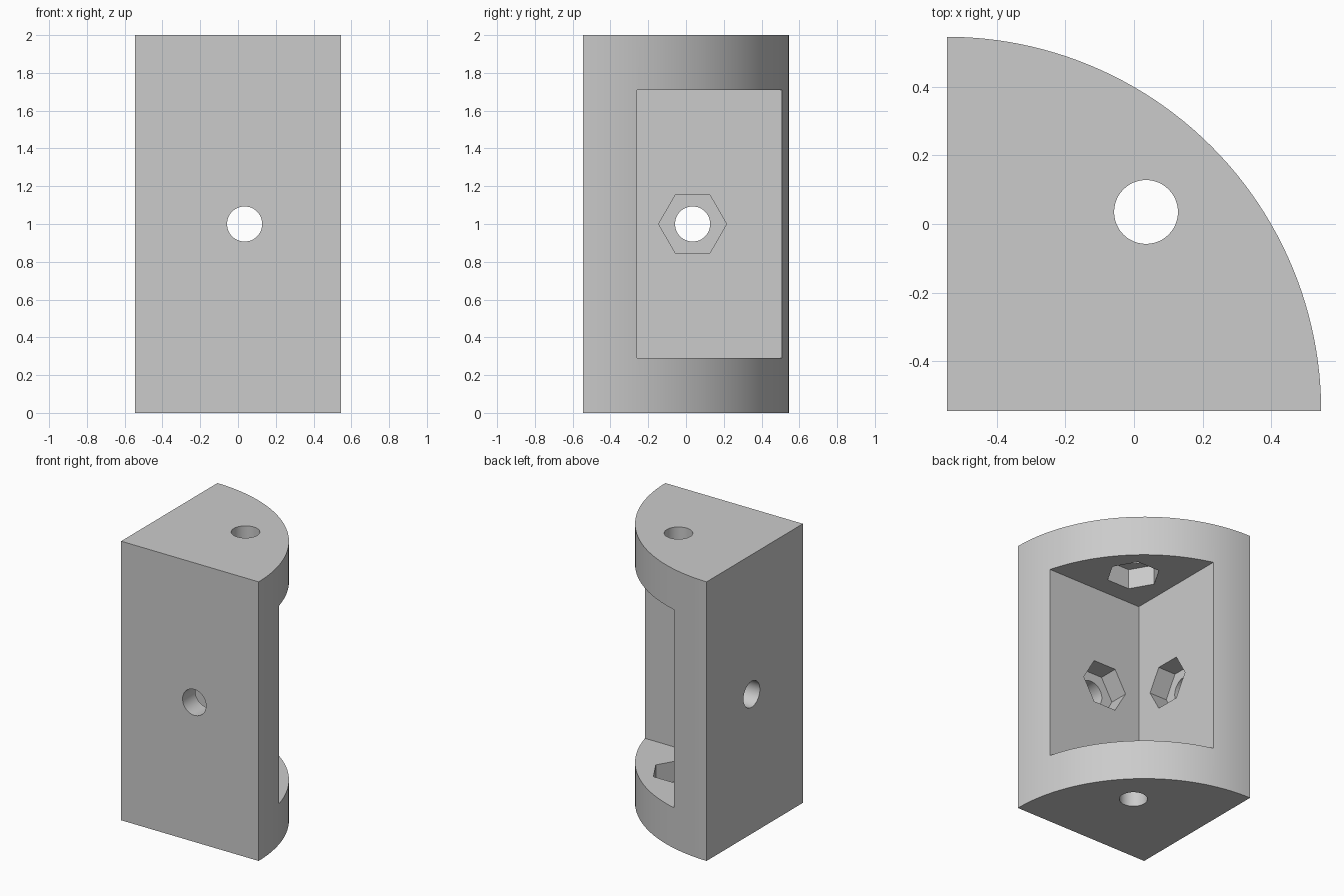
import bpy, bmesh
from math import sin, cos, pi
from mathutils import Vector

default = bpy.data.objects.get("Cube")
if default:
    bpy.data.objects.remove(default, do_unlink=True)

CORNER = -0.545      # square corner of the quarter round
RADIUS = 1.09
HEIGHT = 2.0
WALL = 0.285         # thickness of walls, floor and ceiling
INNER = CORNER + WALL
BORE = 0.035         # bolt hole centre in x and y
MID = HEIGHT / 2
NUT_DEPTH = 0.14

grey = bpy.data.materials.new("plain grey")
grey.use_nodes = True
colour = (0.6, 0.6, 0.6, 1)
grey.diffuse_color = colour
grey.node_tree.nodes["Principled BSDF"].inputs["Base Color"].default_value = colour


def prism(name, outline, axis, start, end):
    """Extrude a 2D outline along the x, y or z axis."""
    place = {"x": lambda u, v, w: (w, u, v),
             "y": lambda u, v, w: (u, w, v),
             "z": lambda u, v, w: (u, v, w)}[axis]
    bm = bmesh.new()
    face = bm.faces.new([bm.verts.new(place(u, v, start)) for u, v in outline])
    out = bmesh.ops.extrude_face_region(bm, geom=[face])
    moved = [g for g in out["geom"] if isinstance(g, bmesh.types.BMVert)]
    bmesh.ops.translate(bm, verts=moved, vec=Vector(place(0, 0, end - start)))
    bmesh.ops.recalc_face_normals(bm, faces=bm.faces)
    mesh = bpy.data.meshes.new(name)
    bm.to_mesh(mesh)
    bm.free()
    mesh.materials.append(grey)
    obj = bpy.data.objects.new(name, mesh)
    bpy.context.collection.objects.link(obj)
    return obj


def ring(centre, radius, sides):
    return [(centre[0] + radius * cos(2 * pi * i / sides),
             centre[1] + radius * sin(2 * pi * i / sides)) for i in range(sides)]


# Quarter-round body
STEPS = 48
arc = [(CORNER + RADIUS * cos(pi / 2 * i / STEPS),
        CORNER + RADIUS * sin(pi / 2 * i / STEPS)) for i in range(STEPS + 1)]
body = prism("quarter_round_bracket", [(CORNER, CORNER)] + arc, "z", 0, HEIGHT)

# Open recess on the curved side
square = [(INNER, INNER), (1, INNER), (1, 1), (INNER, 1)]
cutters = [prism("recess_cutter", square, "z", WALL + 0.005, HEIGHT - WALL - 0.005)]

# Bolt holes and hexagonal nut seats through each wall, the floor and the ceiling
for axis, centre, spans in (
        ("x", (BORE, MID), [(INNER - NUT_DEPTH, INNER + 0.1)]),
        ("y", (BORE, MID), [(INNER - NUT_DEPTH, INNER + 0.1)]),
        ("z", (BORE, BORE), [(WALL - NUT_DEPTH, WALL + 0.1),
                             (HEIGHT - WALL - 0.1, HEIGHT - WALL + NUT_DEPTH)])):
    low, high = (-0.2, HEIGHT + 0.2) if axis == "z" else (CORNER - 0.2, INNER + 0.05)
    cutters.append(prism("bolt_cutter", ring(centre, 0.093, 48), axis, low, high))
    for start, end in spans:
        cutters.append(prism("nut_cutter", ring(centre, 0.18, 6), axis, start, end))

# Cut everything out of the body
bpy.context.view_layer.objects.active = body
for cutter in cutters:
    cutter.hide_render = True
    cut = body.modifiers.new("cut", "BOOLEAN")
    cut.operation = "DIFFERENCE"
    cut.solver = "EXACT"
    cut.object = cutter
    bpy.ops.object.modifier_apply(modifier=cut.name)
    bpy.data.objects.remove(cutter, do_unlink=True)

# Smooth curved faces, crisp edges
bpy.ops.object.select_all(action="DESELECT")
body.select_set(True)
bpy.ops.object.shade_smooth_by_angle(angle=pi / 6)
